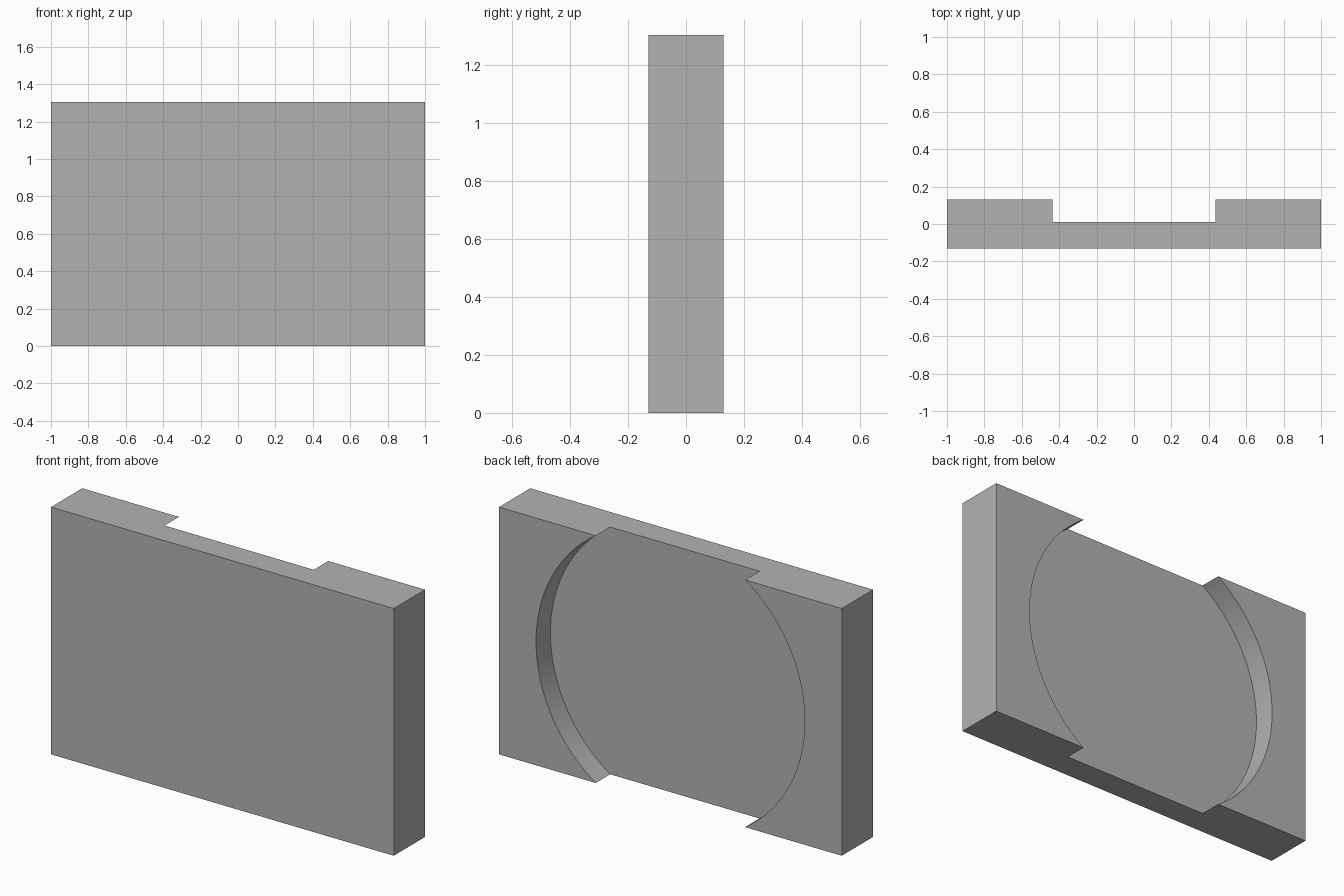
import bpy
import math

WIDTH, DEPTH, HEIGHT = 2.0, 0.26, 1.304
FLOOR_Y = 0.01      # depth of the recess floor
RADIUS = 0.784      # round recess, wider than the block is tall

if "Cube" in bpy.data.objects:
    bpy.data.objects.remove(bpy.data.objects["Cube"], do_unlink=True)

# Plain grey material
grey = bpy.data.materials.new("grey")
grey.use_nodes = True
colour = (0.45, 0.45, 0.45, 1)
grey.diffuse_color = colour
grey.node_tree.nodes["Principled BSDF"].inputs["Base Color"].default_value = colour

# Rectangular block
bpy.ops.mesh.primitive_cube_add(size=1, location=(0, 0, HEIGHT / 2))
block = bpy.context.object
block.name = "recessed_block"
block.scale = (WIDTH, DEPTH, HEIGHT)
bpy.ops.object.transform_apply(location=True, rotation=True, scale=True)
block.data.materials.append(grey)

# Round cutter for the shallow recess in the back
cut_depth = 0.4
bpy.ops.mesh.primitive_cylinder_add(
    vertices=128, radius=RADIUS, depth=cut_depth,
    location=(0, FLOOR_Y + cut_depth / 2, HEIGHT / 2),
    rotation=(math.pi / 2, 0, 0))
cutter = bpy.context.object
cutter.name = "recess_cutter"
cutter.data.materials.append(grey)
cutter.hide_render = True

# Cut the recess, then drop the cutter
bpy.ops.object.select_all(action="DESELECT")
block.select_set(True)
bpy.context.view_layer.objects.active = block
recess = block.modifiers.new("recess", "BOOLEAN")
recess.operation = "DIFFERENCE"
recess.solver = "EXACT"
recess.object = cutter
bpy.ops.object.modifier_apply(modifier=recess.name)
bpy.data.objects.remove(cutter, do_unlink=True)

# Smooth curved walls, sharp edges
bpy.ops.object.shade_smooth_by_angle(angle=math.radians(30))
